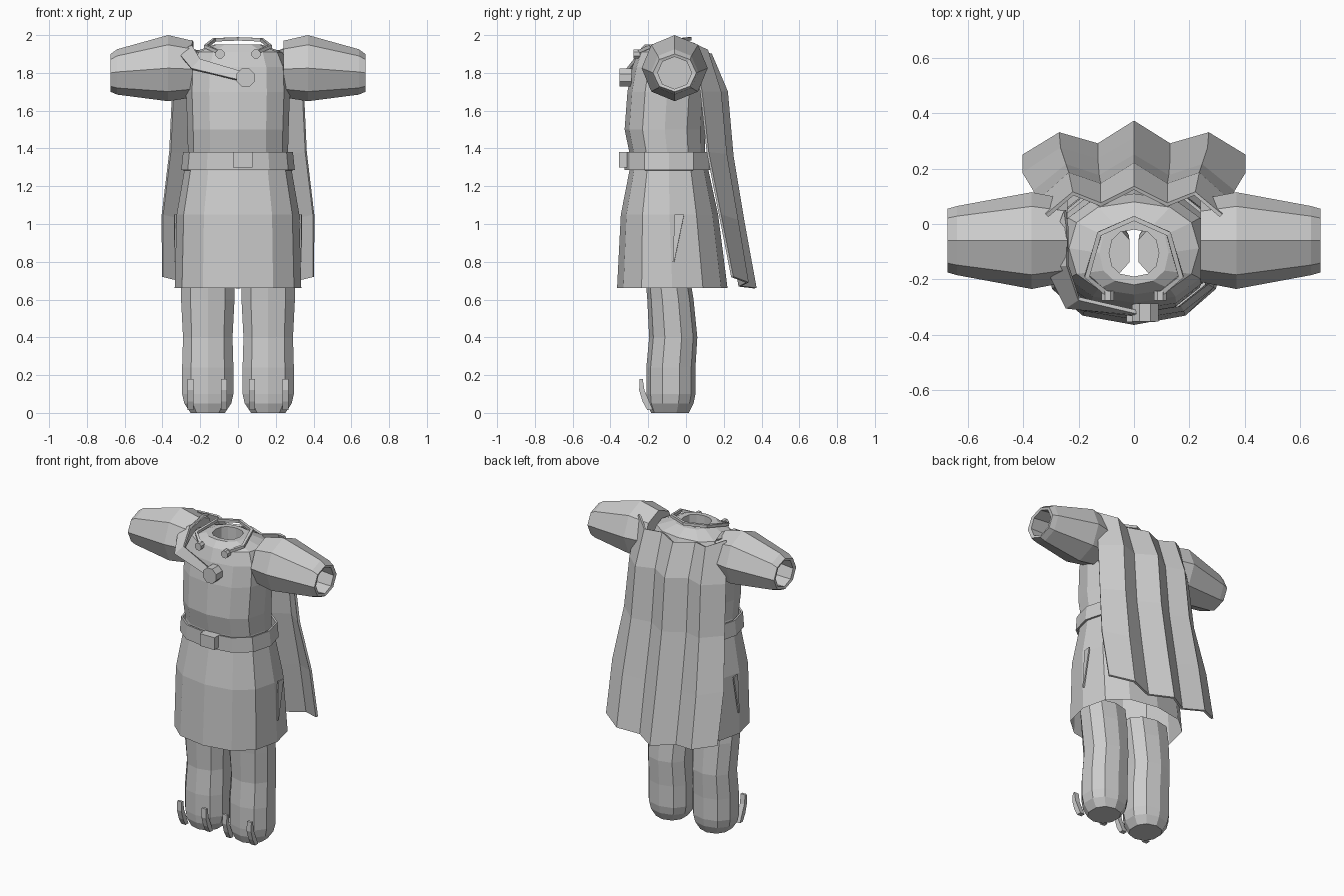
import bpy, bmesh, math
from mathutils import Vector

cube = bpy.data.objects.get("Cube")
if cube:
    bpy.data.objects.remove(cube)

grey = bpy.data.materials.new("cloth_grey")
grey.use_nodes = True
COLOUR = (0.6, 0.6, 0.6, 1)
grey.diffuse_color = COLOUR
grey.node_tree.nodes["Principled BSDF"].inputs["Base Color"].default_value = COLOUR


def finish(name, bm, thickness=0):
    bmesh.ops.recalc_face_normals(bm, faces=bm.faces)
    mesh = bpy.data.meshes.new(name)
    bm.to_mesh(mesh)
    bm.free()
    mesh.materials.append(grey)
    obj = bpy.data.objects.new(name, mesh)
    bpy.context.scene.collection.objects.link(obj)
    if thickness:
        mod = obj.modifiers.new("Thickness", 'SOLIDIFY')
        mod.thickness = thickness
        mod.offset = 0
    return obj


def loft(name, rings, closed=True, caps=(), thickness=0):
    """Skin a list of point rings; caps lists the ring indices to fill."""
    bm = bmesh.new()
    rows = [[bm.verts.new(p) for p in ring] for ring in rings]
    n = len(rows[0])
    for a, b in zip(rows, rows[1:]):
        for i in range(n if closed else n - 1):
            j = (i + 1) % n
            bm.faces.new((a[i], a[j], b[j], b[i]))
    for c in caps:
        bm.faces.new(rows[c])
    return finish(name, bm, thickness)


def oval(z, rx, front, back, n=12, cx=0, power=1.0):
    """Level ring between a front and a back y; a lower power is boxier."""
    def bulge(v):
        return math.copysign(abs(v) ** power, v)
    pts = []
    for i in range(n):
        a = math.tau * i / n
        pts.append((cx + rx * bulge(math.sin(a)),
                    (front + back) / 2 + (front - back) / 2 * bulge(math.cos(a)), z))
    return pts


def disc(name, centre, radius, depth, n=8):
    x, y, z = centre
    rings = [[(x + radius * math.cos(math.tau * (i + .5) / n), y + s * depth / 2,
               z + radius * math.sin(math.tau * (i + .5) / n)) for i in range(n)]
             for s in (-1, 1)]
    loft(name, rings, caps=(0, 1))


def box(name, centre, size):
    bm = bmesh.new()
    bmesh.ops.create_cube(bm, size=1)
    bmesh.ops.scale(bm, vec=size, verts=bm.verts)
    bmesh.ops.translate(bm, vec=centre, verts=bm.verts)
    finish(name, bm)


# Tunic: open hem, waist, chest, shoulders and neck hole folded inwards
tunic = [(.66, .335, -.365, .22), (1.05, .325, -.345, .17), (1.28, .285, -.30, .12),
         (1.38, .265, -.30, .10), (1.5, .268, -.325, .10), (1.7, .275, -.31, .11),
         (1.83, .27, -.285, .11), (1.91, .235, -.255, .08), (1.95, .125, -.22, .01),
         (1.95, .09, -.19, -.02), (1.86, .09, -.19, -.02)]
loft("tunic", [oval(*r, power=.85) for r in tunic])

# Belt and buckle
loft("belt", [oval(z, rx, -.32, .14, power=.85)
              for z, rx in ((1.285, .295), (1.38, .285))], thickness=.012)
box("belt_buckle", (.025, -.325, 1.34), (.105, .06, .08))

# Brooch on the chest with its diagonal strap over the right shoulder
disc("brooch", (.04, -.32, 1.775), .052, .065)
strap = [((-.25, .05, 1.95), (-.24, -.02, 1.97)),
         ((-.32, -.15, 1.91), (-.24, -.15, 1.94)),
         ((-.245, -.30, 1.82), (-.2, -.27, 1.87)),
         ((.03, -.33, 1.755), (.04, -.325, 1.80))]
loft("shoulder_strap", strap, closed=False, thickness=.015)


# Collar chain: square rod from the back of the neck to two front knobs
def rod(name, path, r):
    pts = [Vector(p) for p in path]
    rings = []
    for i, p in enumerate(pts):
        t = (pts[min(i + 1, len(pts) - 1)] - pts[max(i - 1, 0)]).normalized()
        side = t.cross(Vector((0, 0, 1))).normalized()
        up = side.cross(t)
        rings.append([p + r * v for v in (side + up, up - side, -side - up, side - up)])
    loft(name, rings, caps=(0, -1))


half = [(.125, -.035, 1.975), (.17, -.19, 1.94), (.10, -.25, 1.91)]
rod("collar_rod", [(-x, y, z) for x, y, z in reversed(half)] + [(0, .02, 1.98)] + half, .009)

# Cape: pleated sheet hanging from the shoulders; half rows, mirrored in x
cape_rows = [
    [(0, .13, 1.90), (.12, .07, 1.91), (.22, .11, 1.92), (.315, .03, 1.96)],
    [(0, .215, 1.70), (.12, .14, 1.70), (.235, .18, 1.70), (.345, .08, 1.70)],
    [(0, .245, 1.36), (.125, .17, 1.36), (.245, .21, 1.37), (.36, .115, 1.38)],
    [(0, .305, 1.0), (.13, .23, 1.0), (.265, .27, 1.02), (.4, .18, 1.05)],
    [(0, .367, .66), (.13, .285, .67), (.27, .325, .69), (.4, .245, .72)]]
loft("cape", [[(-x, y, z) for x, y, z in reversed(row[1:])] + row for row in cape_rows],
     closed=False, thickness=.014)

# Paired parts
sleeve = [(.24, 1.82, .15, .15), (.37, 1.825, .175, .175), (.64, 1.805, .12, .125),
          (.675, 1.80, .10, .115), (.67, 1.80, .085, .09), (.48, 1.81, .10, .10)]
leg = [(.72, .15, -.215, .02), (.6, .148, -.205, .04), (.4, .137, -.195, .06),
       (.24, .142, -.21, .05), (.1, .142, -.21, .05), (.05, .13, -.205, .04),
       (0, .095, -.185, .015)]
claw = [(-.245, .18, .008), (-.248, .12, .014), (-.23, .06, .018), (-.205, .015, .015)]

for side, s in (("left", 1), ("right", -1)):
    loft(side + "_sleeve", [[(s * x, -.06 + ry * math.sin(math.tau * i / 8),
                              z + rz * math.cos(math.tau * i / 8)) for i in range(8)]
                            for x, z, rz, ry in sleeve], caps=(0, -1))
    loft(side + "_leg", [oval(z, rx, f, b, n=10, cx=s * .16, power=.9)
                         for z, rx, f, b in leg], caps=(0, -1))
    for tag, cx in (("inner", .075), ("outer", .252)):
        loft(f"{side}_{tag}_toe_claw",
             [[(s * cx + dx, y + dy, z) for dx, dy in
               ((-.016, 0), (.016, 0), (.016, 2 * t), (-.016, 2 * t))] for y, z, t in claw],
             caps=(0, -1))
    disc(side + "_collar_knob", (s * .095, -.26, 1.9), .025, .035)
    # Slit flap on the side of the skirt
    loft(side + "_skirt_slit", [[(s * .335, -.07, .8), (s * .335, -.062, .8)],
                                [(s * .33, -.06, 1.05), (s * .335, -.01, 1.05)]],
         closed=False, thickness=.008)
